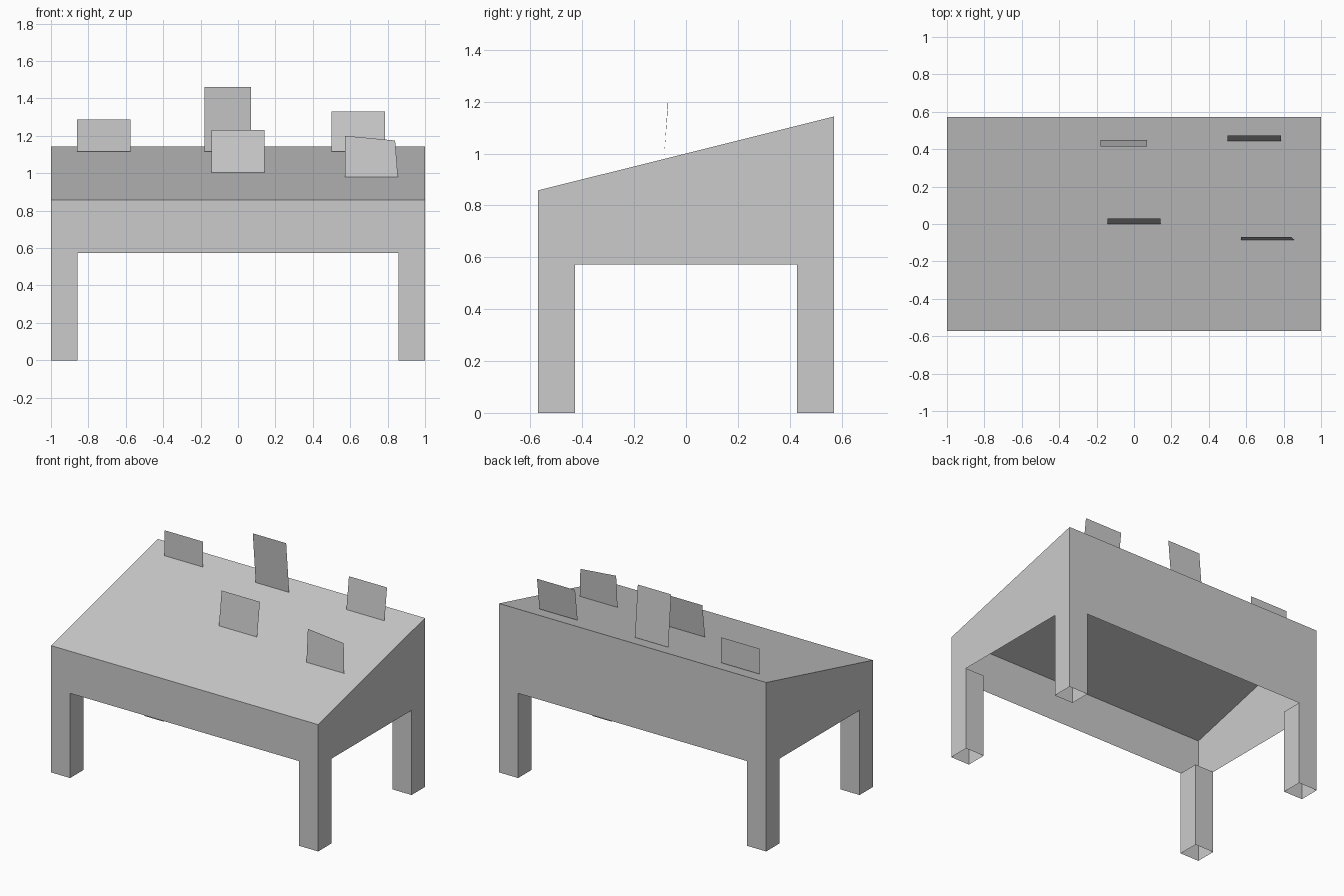
import bpy

cube = bpy.data.objects.get("Cube")
if cube:
    bpy.data.objects.remove(cube, do_unlink=True)

grey = bpy.data.materials.new("plain grey")
grey.use_nodes = True
color = (0.6, 0.6, 0.6, 1)
grey.diffuse_color = color
grey.node_tree.nodes["Principled BSDF"].inputs["Base Color"].default_value = color

X, Y = 1.0, 0.571           # half width and half depth
LEG, LEG_Z = 0.143, 0.573   # leg thickness and height
FRONT_Z, BACK_Z = 0.858, 1.143


def sheet(name, *faces):
    """Thin object made of flat polygons."""
    verts, polys = [], []
    for face in faces:
        polys.append(range(len(verts), len(verts) + len(face)))
        verts += face
    mesh = bpy.data.meshes.new(name)
    mesh.from_pydata(verts, [], [list(p) for p in polys])
    mesh.materials.append(grey)
    obj = bpy.data.objects.new(name, mesh)
    bpy.context.collection.objects.link(obj)
    return obj


def arch(half, z_start, z_end):
    """Panel outline with a leg at each end and an opening between."""
    inner = half - LEG
    return [(-half, 0), (-inner, 0), (-inner, LEG_Z), (inner, LEG_Z),
            (inner, 0), (half, 0), (half, z_end), (-half, z_start)]


# Outer panels
sheet("front_panel", [(u, -Y, z) for u, z in arch(X, FRONT_Z, FRONT_Z)])
sheet("back_panel", [(u, Y, z) for u, z in reversed(arch(X, BACK_Z, BACK_Z))])
sheet("left_panel", [(X, u, z) for u, z in arch(Y, FRONT_Z, BACK_Z)])
sheet("right_panel", [(-X, u, z) for u, z in reversed(arch(Y, FRONT_Z, BACK_Z))])

# Sloping desk top
sheet("sloped_top", [(-X, -Y, FRONT_Z), (X, -Y, FRONT_Z),
                     (X, Y, BACK_Z), (-X, Y, BACK_Z)])

# Inner walls of the hollow legs
for depth, sy in (("front", -1), ("back", 1)):
    for side, sx in (("right", -1), ("left", 1)):
        xi, yi, xo, yo = sx * (X - LEG), sy * (Y - LEG), sx * X, sy * Y
        walls = []
        for a, b in (((xi, yo), (xi, yi)), ((xi, yi), (xo, yi))):
            wall = [(*a, 0), (*b, 0), (*b, LEG_Z), (*a, LEG_Z)]
            walls.append(wall if sx * sy < 0 else wall[::-1])
        sheet(f"{depth}_{side}_leg_inside", *walls)


def card(name, x0, x1, y0, y1, z0, z1, cut=(0, 0)):
    """Upright card, leaning from y0 to y1, with its top left corner cut in."""
    return sheet(name, [(x0, y0, z0), (x1, y0, z0),
                        (x1 - cut[0], y1, z1 - cut[1]), (x0, y1, z1)])


# Cards standing on the desk top
card("card_back_right", -0.86, -0.575, 0.445, 0.445, 1.115, 1.287)
card("card_back_tall", -0.18, 0.07, 0.447, 0.415, 1.115, 1.46)
card("card_back_left", 0.5, 0.785, 0.445, 0.472, 1.115, 1.33)
card("card_middle", -0.143, 0.143, 0.0, 0.03, 1.003, 1.23)
card("card_front_left", 0.572, 0.855, -0.085, -0.07, 0.98, 1.2, (0.015, 0.025))
